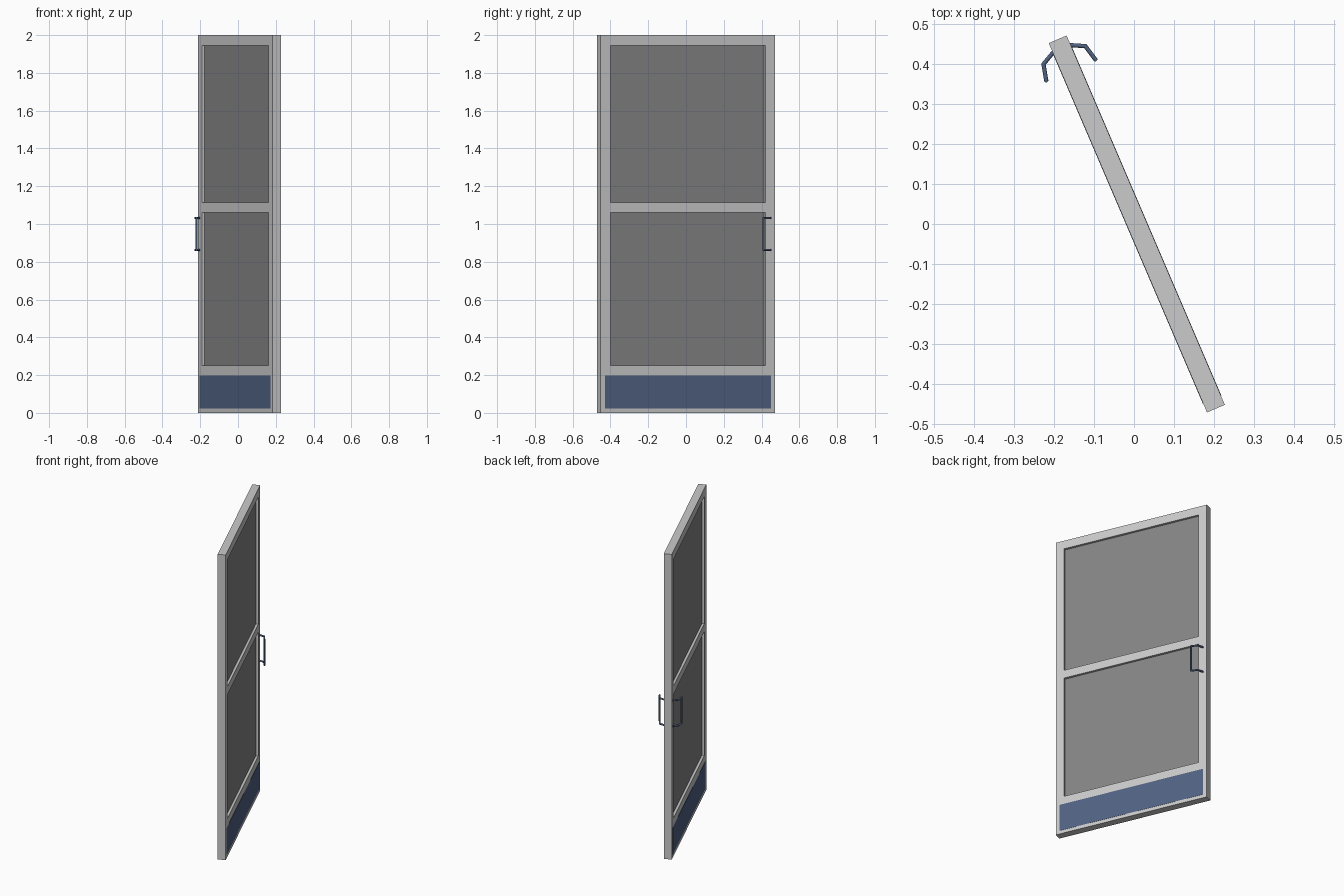
import bpy, bmesh, math
from mathutils import Matrix, Vector

if "Cube" in bpy.data.objects:
    bpy.data.objects.remove(bpy.data.objects["Cube"])

W, T, H = 1.003, 0.0485, 2.0          # door width, thickness, height
EDGE = 0.055                          # stile and rail width
PLACE = Matrix.Translation((0.007, 0.0, 0)) @ Matrix.Rotation(math.radians(-66.8), 4, 'Z')


def material(name, rgb):
    m = bpy.data.materials.new(name)
    m.diffuse_color = (*rgb, 1)
    m.use_nodes = True
    m.node_tree.nodes["Principled BSDF"].inputs["Base Color"].default_value = m.diffuse_color
    return m


GREY = material("light grey frame", (0.6, 0.6, 0.6))
DARK = material("dark grey panel", (0.235, 0.235, 0.235))
BLUE = material("slate blue metal", (0.082, 0.125, 0.227))


def finish(name, bm, mat):
    bm.transform(PLACE)
    me = bpy.data.meshes.new(name)
    bm.to_mesh(me)
    bm.free()
    me.materials.append(mat)
    ob = bpy.data.objects.new(name, me)
    bpy.context.collection.objects.link(ob)
    return ob


def box(name, x0, x1, y0, y1, z0, z1, mat):
    bm = bmesh.new()
    mtx = Matrix.Translation(((x0 + x1) / 2, (y0 + y1) / 2, (z0 + z1) / 2)) @ \
        Matrix.Diagonal((x1 - x0, y1 - y0, z1 - z0, 1))
    bmesh.ops.create_cube(bm, size=1, matrix=mtx)
    return finish(name, bm, mat)


hw, ht = W / 2, T / 2
inner = hw - EDGE

# Frame: two stiles and three rails
box("latch_stile", -hw, -inner, -ht, ht, 0, H, GREY)
box("hinge_stile", inner, hw, -ht, ht, 0, H, GREY)
for name, z0, z1 in (("bottom_rail", 0, 0.25), ("middle_rail", 1.06, 1.113), ("top_rail", 1.945, H)):
    box(name, -inner, inner, -ht, ht, z0, z1, GREY)

# Recessed panels
for name, z0, z1 in (("lower_panel", 0.25, 1.06), ("upper_panel", 1.113, 1.945)):
    box(name, -inner, inner, -0.009, 0.009, z0, z1, DARK)


# Bent pull handle from overlapping round bars
def handle(name, side, r=0.0055):
    bm = bmesh.new()
    arm = [(-0.476, 0.023), (-0.4585, 0.057), (-0.419, 0.0665)]
    top = [Vector((x, y * side, 1.031)) for x, y in arm]
    low = [Vector((x, y * side, 0.863)) for x, y in reversed(arm)]
    path = top + low
    for a, b in zip(path, path[1:]):
        d = b - a
        rot = d.to_track_quat('Z', 'Y').to_matrix().to_4x4()
        bmesh.ops.create_cone(bm, cap_ends=True, segments=10, radius1=r, radius2=r,
                              depth=d.length + r * 0.8,
                              matrix=Matrix.Translation((a + b) / 2) @ rot)
    ob = finish(name, bm, BLUE)
    bpy.ops.object.select_all(action='DESELECT')
    ob.select_set(True)
    bpy.context.view_layer.objects.active = ob
    bpy.ops.object.shade_smooth_by_angle(angle=math.radians(40))


# Kick plates and handles on both faces
for label, side in (("front", -1), ("back", 1)):
    y0, y1 = sorted((side * (ht - 0.001), side * (ht + 0.001)))
    box(label + "_kick_plate", -hw + 0.024, hw - 0.024, y0, y1, 0.022, 0.198, BLUE)
    handle(label + "_handle", side)
